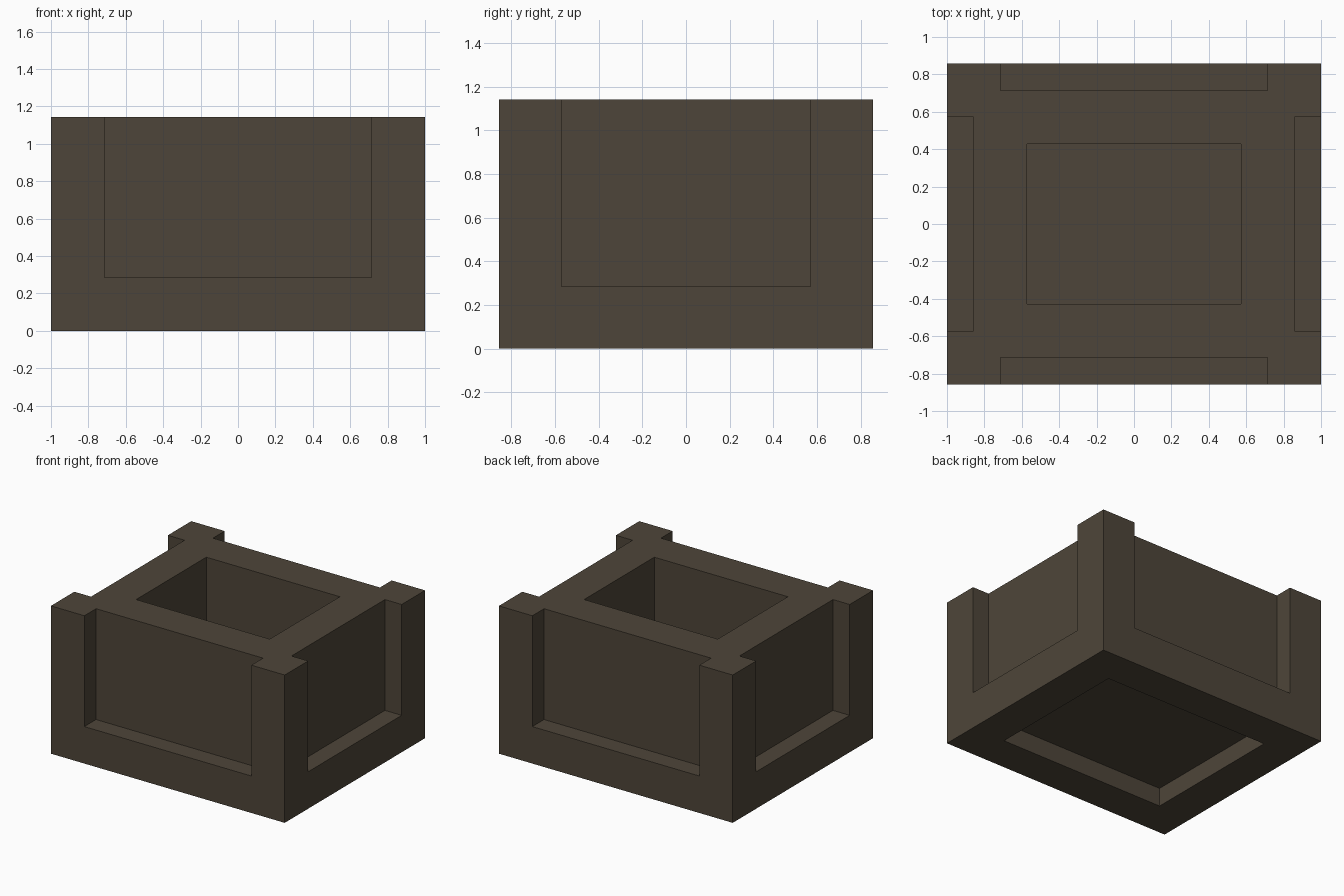
import bpy

U = 1 / 7  # design module

default = bpy.data.objects.get("Cube")
if default:
    bpy.data.objects.remove(default, do_unlink=True)

# Dark brown material
brown = bpy.data.materials.new("dark_brown")
brown.use_nodes = True
colour = (0.076, 0.060, 0.041, 1)
brown.diffuse_color = colour
brown.node_tree.nodes["Principled BSDF"].inputs["Base Color"].default_value = colour


def box(name, low, high):
    """Box between two corners, given in modules."""
    centre = [(a + b) / 2 * U for a, b in zip(low, high)]
    bpy.ops.mesh.primitive_cube_add(size=1, location=centre)
    obj = bpy.context.object
    obj.name = name
    obj.scale = [(b - a) * U for a, b in zip(low, high)]
    bpy.ops.object.transform_apply(location=True, rotation=False, scale=True)
    obj.data.materials.append(brown)
    return obj


def carve(body, low, high):
    """Cut a box-shaped recess out of the body."""
    cutter = box("recess_cutter", low, high)
    cutter.hide_render = True
    mod = body.modifiers.new("recess", "BOOLEAN")
    mod.operation = "DIFFERENCE"
    mod.solver = "EXACT"
    mod.object = cutter
    bpy.context.view_layer.objects.active = body
    bpy.ops.object.modifier_apply(modifier=mod.name)
    bpy.data.objects.remove(cutter, do_unlink=True)


# Solid block
body = box("planter_body", (-7, -6, 0), (7, 6, 8))

# Side panels, open at the top, leaving corner posts and a base band
for s in (-1, 1):
    near, far = sorted((s * 5, s * 7))
    carve(body, (-5, near, 2), (5, far, 9))
    near, far = sorted((s * 6, s * 8))
    carve(body, (near, -4, 2), (far, 4, 9))

# Inner well and shallow underside recess
carve(body, (-4, -3, 2), (4, 3, 9))
carve(body, (-5, -4, -1), (5, 4, 1))
